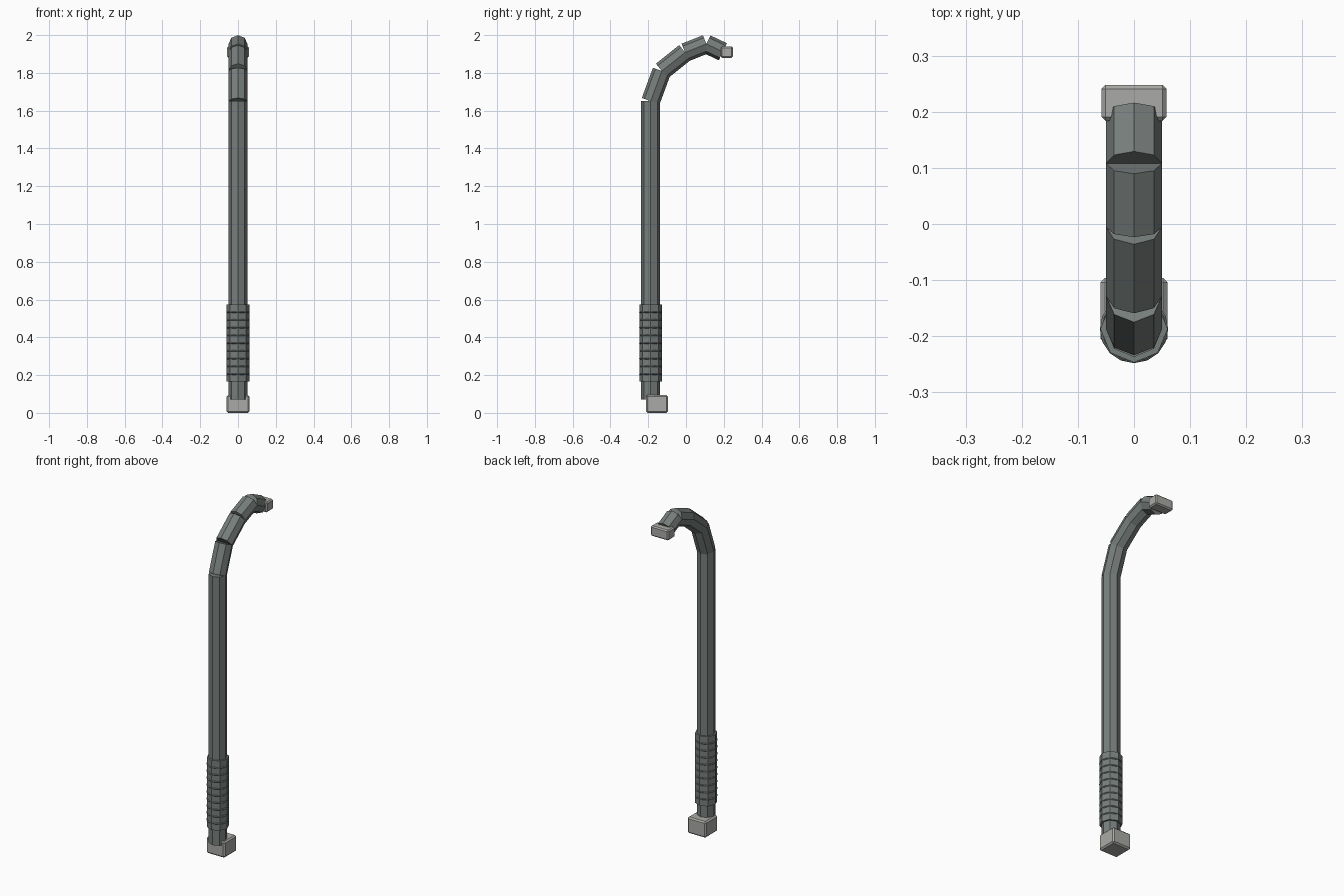
import bpy, math
from mathutils import Vector

cube = bpy.data.objects.get("Cube")
if cube:
    bpy.data.objects.remove(cube)


def material(name, rgb):
    mat = bpy.data.materials.new(name)
    mat.use_nodes = True
    mat.diffuse_color = (*rgb, 1)
    mat.node_tree.nodes["Principled BSDF"].inputs["Base Color"].default_value = (*rgb, 1)
    return mat


STEEL = material("dark grey steel", (0.185, 0.21, 0.2))
PALE = material("pale grey", (0.40, 0.41, 0.385))
POLE_Y = -0.187


def finish(obj, name, mat):
    obj.name = name
    obj.data.materials.append(mat)
    return obj


def tube(name, start, end, radius, sides=8):
    """Capped flat-sided tube between two (y, z) points, one corner facing out."""
    a, b = Vector((0, *start)), Vector((0, *end))
    axis = b - a
    bpy.ops.mesh.primitive_cylinder_add(vertices=sides, radius=radius, depth=axis.length,
                                        location=(a + b) / 2)
    obj = bpy.context.object
    obj.rotation_euler.x = math.atan2(-axis.y, axis.z)
    return finish(obj, name, STEEL)


def block(name, low, high, chamfer):
    """Box between two corners with chamfered edges."""
    low, high = Vector(low), Vector(high)
    bpy.ops.mesh.primitive_cube_add(size=1, location=(low + high) / 2)
    obj = finish(bpy.context.object, name, PALE)
    obj.scale = high - low
    bpy.ops.object.transform_apply(location=False, rotation=False, scale=True)
    bevel = obj.modifiers.new("chamfer", "BEVEL")
    bevel.width = chamfer
    bevel.segments = 1
    return obj


# Straight shaft and the curved neck made of separate straight pieces
tube("shaft", (POLE_Y, 0.072), (POLE_Y, 1.652), 0.05)
neck = [(POLE_Y, 1.65), (-0.128, 1.81), (-0.005, 1.908), (0.108, 1.953), (0.195, 1.912)]
for i, (start, end) in enumerate(zip(neck, neck[1:])):
    tube(f"neck_piece_{i + 1}", start, end, 0.05)

# Hand grip with fine ridges
tube("grip", (POLE_Y, 0.165), (POLE_Y, 0.575), 0.06)
for i in range(9):
    z = 0.205 + 0.041 * i
    bpy.ops.mesh.primitive_torus_add(major_segments=16, minor_segments=4, major_radius=0.057,
                                     minor_radius=0.004, location=(0, POLE_Y, z))
    finish(bpy.context.object, f"grip_ridge_{i + 1}", STEEL)

# End blocks
block("base_block", (-0.06, -0.212, 0), (0.06, -0.096, 0.095), 0.008)
block("tip_block", (-0.058, 0.184, 1.88), (0.058, 0.248, 1.94), 0.007)
